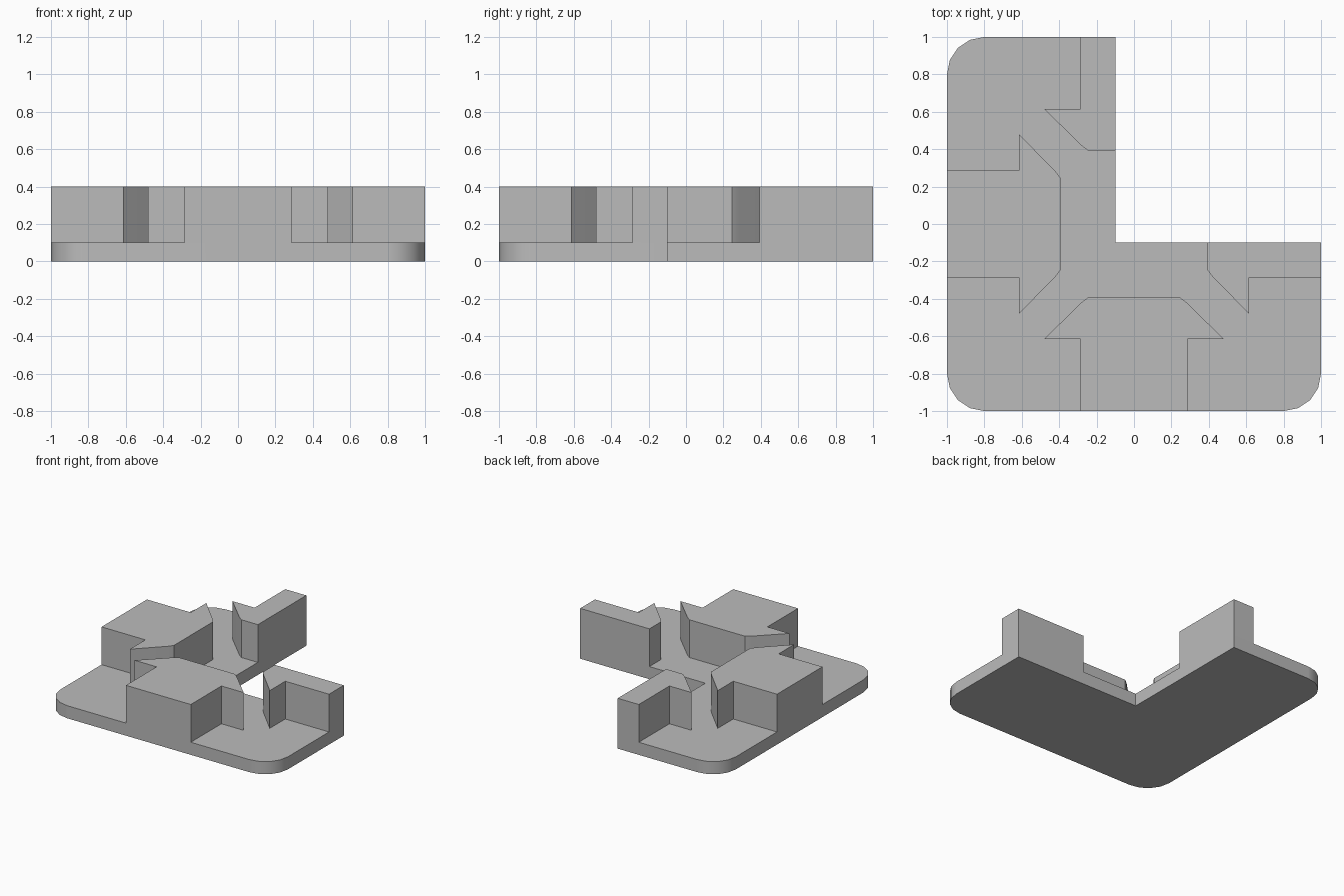
import bpy, bmesh, math

cube = bpy.data.objects.get("Cube")
if cube:
    bpy.data.objects.remove(cube, do_unlink=True)

PLATE_H, TOP, RADIUS, INNER = 0.1, 0.4, 0.2, -0.1

grey = bpy.data.materials.new("plain grey")
grey.use_nodes = True
colour = (0.5, 0.5, 0.5, 1)
grey.diffuse_color = colour
grey.node_tree.nodes["Principled BSDF"].inputs["Base Color"].default_value = colour


def prism(name, outline, z0, z1):
    """Extrude a flat outline upwards and smooth only its gentle curves."""
    bm = bmesh.new()
    face = bm.faces.new([bm.verts.new((x, y, z0)) for x, y in outline])
    grown = bmesh.ops.extrude_face_region(bm, geom=[face])["geom"]
    for item in grown:
        if isinstance(item, bmesh.types.BMVert):
            item.co.z = z1
    bmesh.ops.recalc_face_normals(bm, faces=bm.faces)
    mesh = bpy.data.meshes.new(name)
    bm.to_mesh(mesh)
    bm.free()
    mesh.materials.append(grey)
    obj = bpy.data.objects.new(name, mesh)
    bpy.context.collection.objects.link(obj)
    bpy.ops.object.select_all(action='DESELECT')
    obj.select_set(True)
    bpy.context.view_layer.objects.active = obj
    bpy.ops.object.shade_smooth_by_angle(angle=math.radians(30))
    weighted = obj.modifiers.new("flat sides", 'WEIGHTED_NORMAL')
    weighted.keep_sharp = True
    return obj


def corner(sx, sy, start):
    """Quarter circle around a plate corner, counter-clockwise."""
    cx, cy = sx * (1 - RADIUS), sy * (1 - RADIUS)
    angles = [math.radians(start + 90 * i / 4) for i in range(5)]
    return [(cx + RADIUS * math.cos(a), cy + RADIUS * math.sin(a)) for a in angles]


# L-shaped plate with three rounded outer corners
plate = ([(INNER, INNER), (INNER, 1)] + corner(-1, 1, 90)
         + corner(-1, -1, 180) + corner(1, -1, 270) + [(1, INNER)])
prism("base_plate", plate, 0, PLATE_H)

# Half of an arrow-shaped block: (offset along the side, distance from centre)
half = [(0.285, 1), (0.285, 0.615), (0.48, 0.615), (0.282, 0.42), (0.245, 0.392)]
whole = half + [(-u, v) for u, v in reversed(half)]
cut = half + [(-INNER, 0.392), (-INNER, 1)]

# Whole blocks on the two full sides, cut blocks at the ends of the L
prism("front_block", [(u, -v) for u, v in whole], PLATE_H, TOP)
prism("right_block", [(-v, u) for u, v in whole], PLATE_H, TOP)
prism("back_half_block", [(-u, v) for u, v in cut], PLATE_H, TOP)
prism("left_half_block", [(v, -u) for u, v in cut], PLATE_H, TOP)
